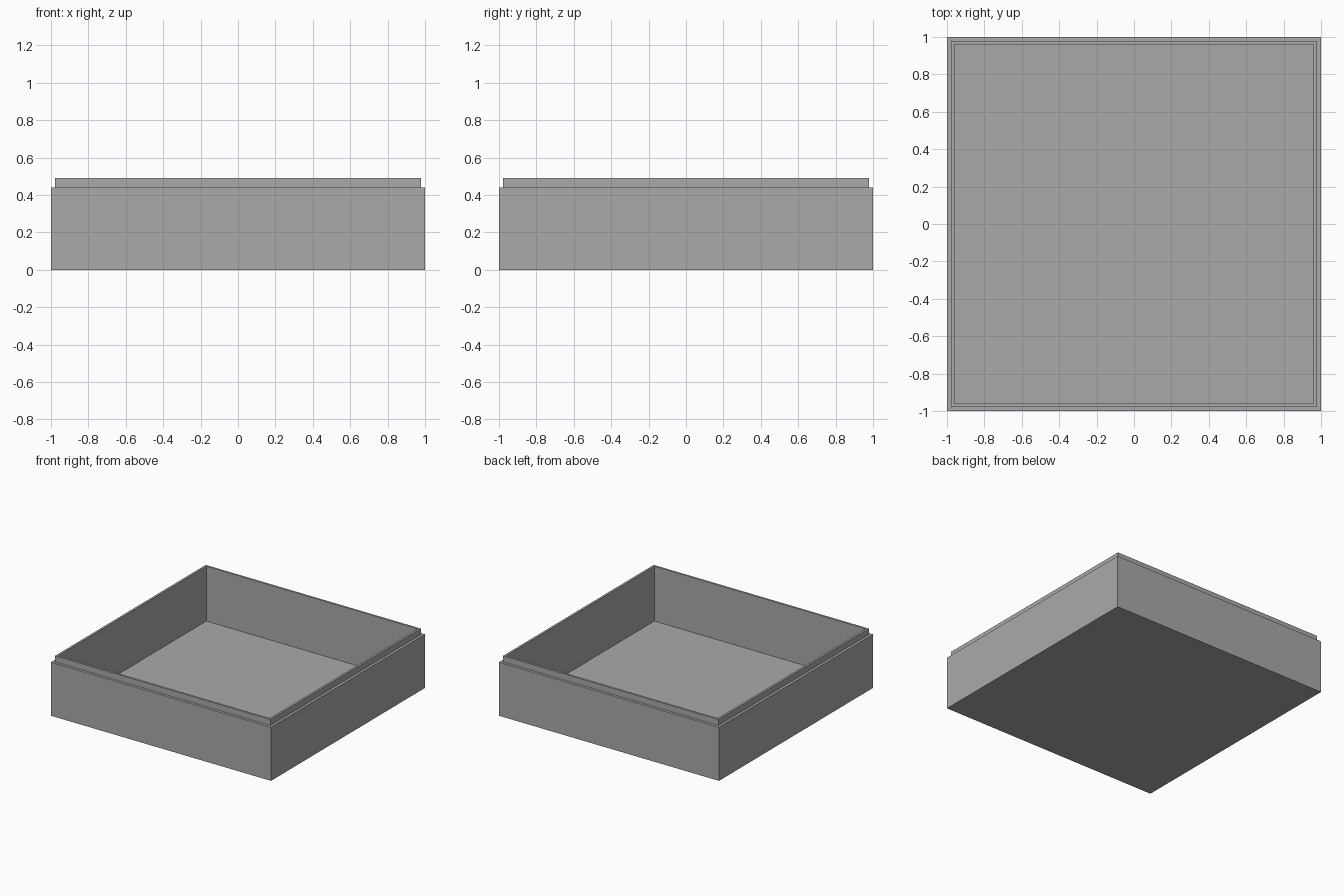
import bpy
import bmesh

if "Cube" in bpy.data.objects:
    bpy.data.objects.remove(bpy.data.objects["Cube"])

WALL_IN, LIP_OUT = 0.96, 0.978
FLOOR_Z, RIM_Z, LIP_Z = 0.04, 0.44, 0.49

grey = bpy.data.materials.new("plain grey")
grey.diffuse_color = (0.4, 0.4, 0.4, 1)
grey.use_nodes = True
grey.node_tree.nodes["Principled BSDF"].inputs["Base Color"].default_value = grey.diffuse_color


def square_shell(name, rings, closed_loop):
    """Join square rings of (half width, z); cap both ends or join them."""
    bm = bmesh.new()
    loops = [[bm.verts.new((sx * h, sy * h, z))
              for sx, sy in ((-1, -1), (1, -1), (1, 1), (-1, 1))]
             for h, z in rings]
    pairs = list(zip(loops, loops[1:]))
    if closed_loop:
        pairs.append((loops[-1], loops[0]))
    else:
        bm.faces.new(loops[0][::-1])
        bm.faces.new(loops[-1])
    for a, b in pairs:
        for i in range(4):
            j = (i + 1) % 4
            bm.faces.new((a[i], a[j], b[j], b[i]))
    bmesh.ops.recalc_face_normals(bm, faces=bm.faces)
    mesh = bpy.data.meshes.new(name)
    bm.to_mesh(mesh)
    bm.free()
    mesh.materials.append(grey)
    obj = bpy.data.objects.new(name, mesh)
    bpy.context.collection.objects.link(obj)
    return obj


# Open tray with a thin floor and walls
square_shell("tray", [(1, 0), (1, RIM_Z), (WALL_IN, RIM_Z), (WALL_IN, FLOOR_Z)], False)

# Thin raised lip, flush with the inside of the walls
square_shell("lip", [(LIP_OUT, RIM_Z), (LIP_OUT, LIP_Z), (WALL_IN, LIP_Z), (WALL_IN, RIM_Z)], True)
